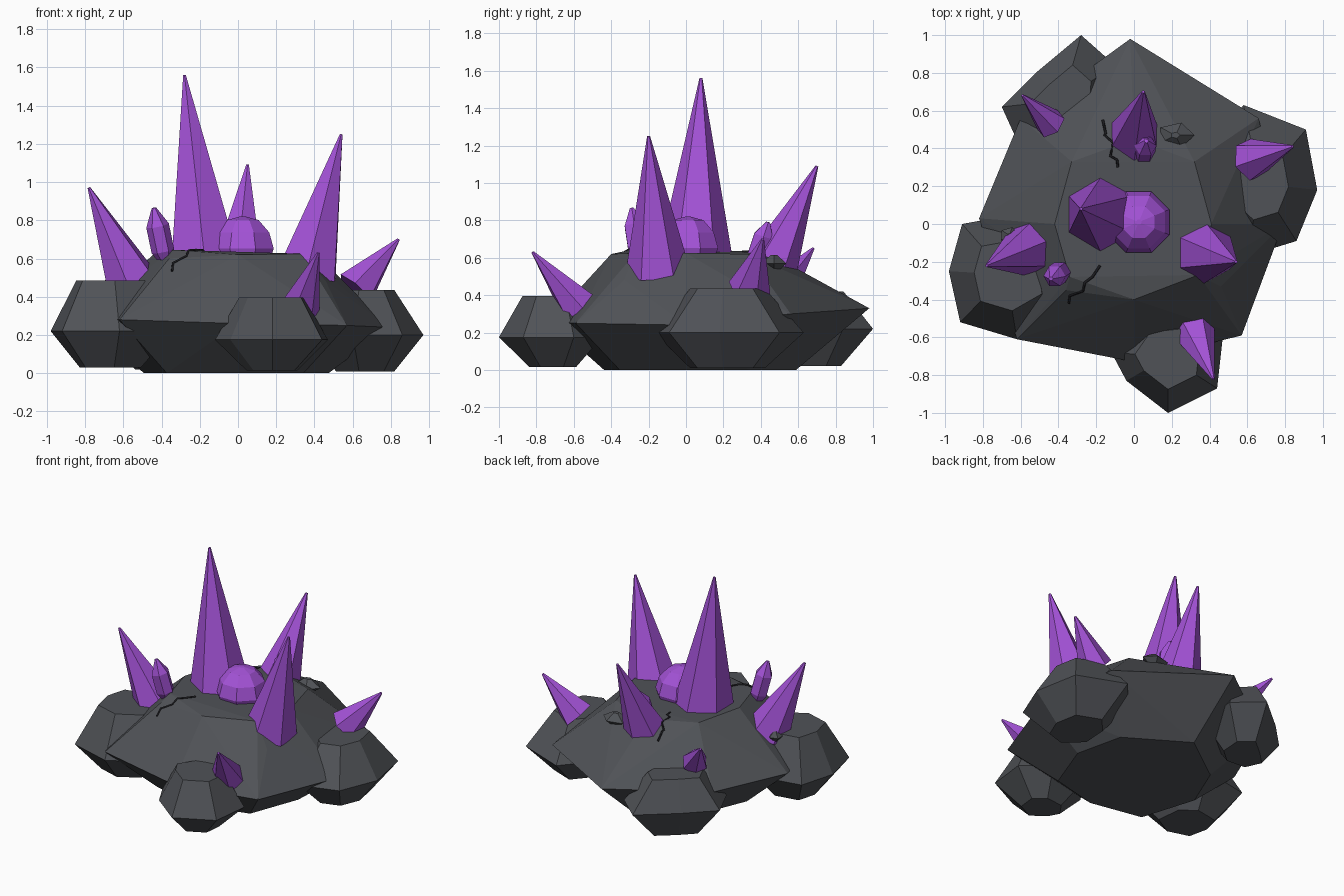
import bpy, bmesh, math
from mathutils import Vector
from mathutils.bvhtree import BVHTree

if "Cube" in bpy.data.objects:
    bpy.data.objects.remove(bpy.data.objects["Cube"])


def material(name, rgb):
    m = bpy.data.materials.new(name)
    m.diffuse_color = (*rgb, 1)
    m.use_nodes = True
    m.node_tree.nodes["Principled BSDF"].inputs["Base Color"].default_value = m.diffuse_color
    return m


STONE = material("dark_stone", (0.08, 0.085, 0.095))
CRYSTAL = material("purple_crystal", (0.37, 0.085, 0.68))
CRACK = material("crack_black", (0.012, 0.012, 0.015))


def finish(bm, name, mat):
    bmesh.ops.recalc_face_normals(bm, faces=bm.faces[:])
    me = bpy.data.meshes.new(name)
    bm.to_mesh(me)
    bm.free()
    ob = bpy.data.objects.new(name, me)
    bpy.context.collection.objects.link(ob)
    me.materials.append(mat)
    return ob


def hull(name, points, mat):
    bm = bmesh.new()
    for p in points:
        bm.verts.new(p)
    res = bmesh.ops.convex_hull(bm, input=bm.verts[:])
    junk = {v for v in res["geom_interior"] if isinstance(v, bmesh.types.BMVert)}
    bmesh.ops.delete(bm, geom=list(junk), context='VERTS')
    bmesh.ops.dissolve_limit(bm, angle_limit=0.03, verts=bm.verts[:], edges=bm.edges[:])
    return finish(bm, name, mat)


def rock(name, ring, z_mid, z_top, z_bot, s_top, s_bot):
    """Faceted boulder: wide waist ring with smaller top and bottom rings."""
    cx = sum(p[0] for p in ring) / len(ring)
    cy = sum(p[1] for p in ring) / len(ring)
    pts = []
    for x, y in ring:
        pts.append((x, y, z_mid))
        for s, z in ((s_top, z_top), (s_bot, z_bot)):
            pts.append((cx + (x - cx) * s, cy + (y - cy) * s, z))
    return hull(name, pts, STONE)


def lathe_crystal(name, base, tip, profile, sides=6, turn=0.0):
    """Faceted crystal along base-tip; profile is (fraction along, radius)."""
    base, tip = Vector(base), Vector(tip)
    axis = tip - base
    q = Vector((0, 0, 1)).rotation_difference(axis.normalized())
    bm = bmesh.new()
    rings = []
    for t, r in profile:
        rings.append([bm.verts.new(base + axis * t + q @ Vector((
            r * math.cos(turn + math.tau * i / sides),
            r * math.sin(turn + math.tau * i / sides), 0))) for i in range(sides)])
    for a, b in zip(rings, rings[1:]):
        for i in range(sides):
            j = (i + 1) % sides
            bm.faces.new((a[i], a[j], b[j], b[i]))
    bm.faces.new(rings[0][::-1])
    bm.faces.new(rings[-1])
    return finish(bm, name, CRYSTAL)


# Main boulder
waist = [(0, -.73, .26), (.57, -.59, .25), (.79, 0, .24), (.66, .56, .3),
         (-.02, .98, .33), (-.6, .56, .3), (-.82, .03, .29), (-.62, -.61, .28)]
roof = [(0, -.40, .62), (.34, -.27, .625), (.46, -.33, .48), (.41, 0, .625), (.32, .33, .62),
        (0, .45, .62), (-.33, .33, .635), (-.42, 0, .64), (-.34, -.28, .645), (-.36, -.35, .6)]
floor = [(x * .6, y * .6, 0) for x, y, z in waist]
main = hull("main_rock", waist + roof + floor, STONE)

# Surrounding boulders
rock("left_rock", [(-.98, -.25), (-.92, -.52), (-.62, -.61), (-.34, -.45),
                   (-.38, -.1), (-.58, .06), (-.91, 0)], .22, .485, .03, .56, .5)
rock("right_rock", [(.58, .63), (.91, .5), (.97, .18), (.86, -.09),
                    (.6, -.17), (.36, .05), (.38, .4)], .2, .435, .01, .5, .5)
rock("front_rock", [(-.12, -.68), (-.04, -.83), (.18, -1), (.44, -.87),
                    (.47, -.6), (.3, -.45), (.02, -.48)], .175, .395, .015, .58, .45)
rock("back_rock", [(-.7, .62), (-.52, .8), (-.28, 1), (-.1, .84),
                   (-.12, .55), (-.32, .38), (-.6, .4)], .22, .42, .02, .54, .5)

# Crystal spikes: base, tip, radius, turn about the axis
spikes = [
    ((-.175, .05, .6), (-.28, .08, 1.56), .2, math.pi / 2),
    ((.36, -.15, .52), (.54, -.2, 1.25), .175, .5),
    ((0, .455, .55), (.05, .7, 1.09), .145, .5),
    ((-.55, -.13, .46), (-.78, -.22, .97), .15, .4),
    ((.615, .34, .44), (.84, .41, .7), .115, .4),
    ((.32, -.575, .34), (.42, -.82, .63), .11, .2),
    ((-.44, .53, .46), (-.59, .68, .65), .085, .2)]
for i, (b, t, r, a) in enumerate(spikes):
    lathe_crystal(f"crystal_spike_{i + 1}", b, t, [(0, r), (1, .008)], 6, a)

# Small double-ended crystals
gem = [(0, .04), (.15, .06), (.65, .06), (1, .012)]
lathe_crystal("small_crystal_front", (-.385, -.25, .6), (-.44, -.29, .865), gem)
lathe_crystal("small_crystal_back", (.05, .37, .58), (.065, .44, .79), gem)

# Rounded crystal dome
lathe_crystal("crystal_dome", (.025, .01, .58), (.025, .01, .82),
              [(0, .15), (.3, .175), (.65, .15), (.92, .09), (1, .015)], 8, math.pi / 8)


# Dark pebbles
def pebble(name, c, sx, sy, sz):
    pts = [(c[0] + sx * r * math.cos(a * math.tau / 5), c[1] + sy * r * math.sin(a * math.tau / 5), c[2] + sz * h)
           for h, r in ((-1, .3), (0, 1), (1, .25)) for a in range(5)]
    hull(name, pts, STONE)


pebble("back_pebble", (.22, .47, .57), .1, .07, .045)
pebble("left_pebble", (-.66, -.06, .48), .05, .045, .035)

# Cracks laid over the main boulder
bm = bmesh.new()
bm.from_mesh(main.data)
tree = BVHTree.FromBMesh(bm)
bm.free()
cracks = {"front_crack": [(-.18, -.22), (-.22, -.28), (-.26, -.31), (-.27, -.355), (-.34, -.38), (-.345, -.42)],
          "back_crack": [(-.165, .55), (-.15, .48), (-.155, .47), (-.11, .43), (-.125, .36), (-.09, .34), (-.085, .3)]}
for name, path in cracks.items():
    cu = bpy.data.curves.new(name, 'CURVE')
    cu.dimensions = '3D'
    cu.bevel_depth = .007
    cu.bevel_resolution = 0
    cu.use_fill_caps = True
    sp = cu.splines.new('POLY')
    sp.points.add(len(path) - 1)
    for p, (x, y) in zip(sp.points, path):
        hit = tree.ray_cast(Vector((x, y, 3)), Vector((0, 0, -1)))[0]
        p.co = (x, y, hit.z + .003, 1)
    cu.materials.append(CRACK)
    bpy.context.collection.objects.link(bpy.data.objects.new(name, cu))
